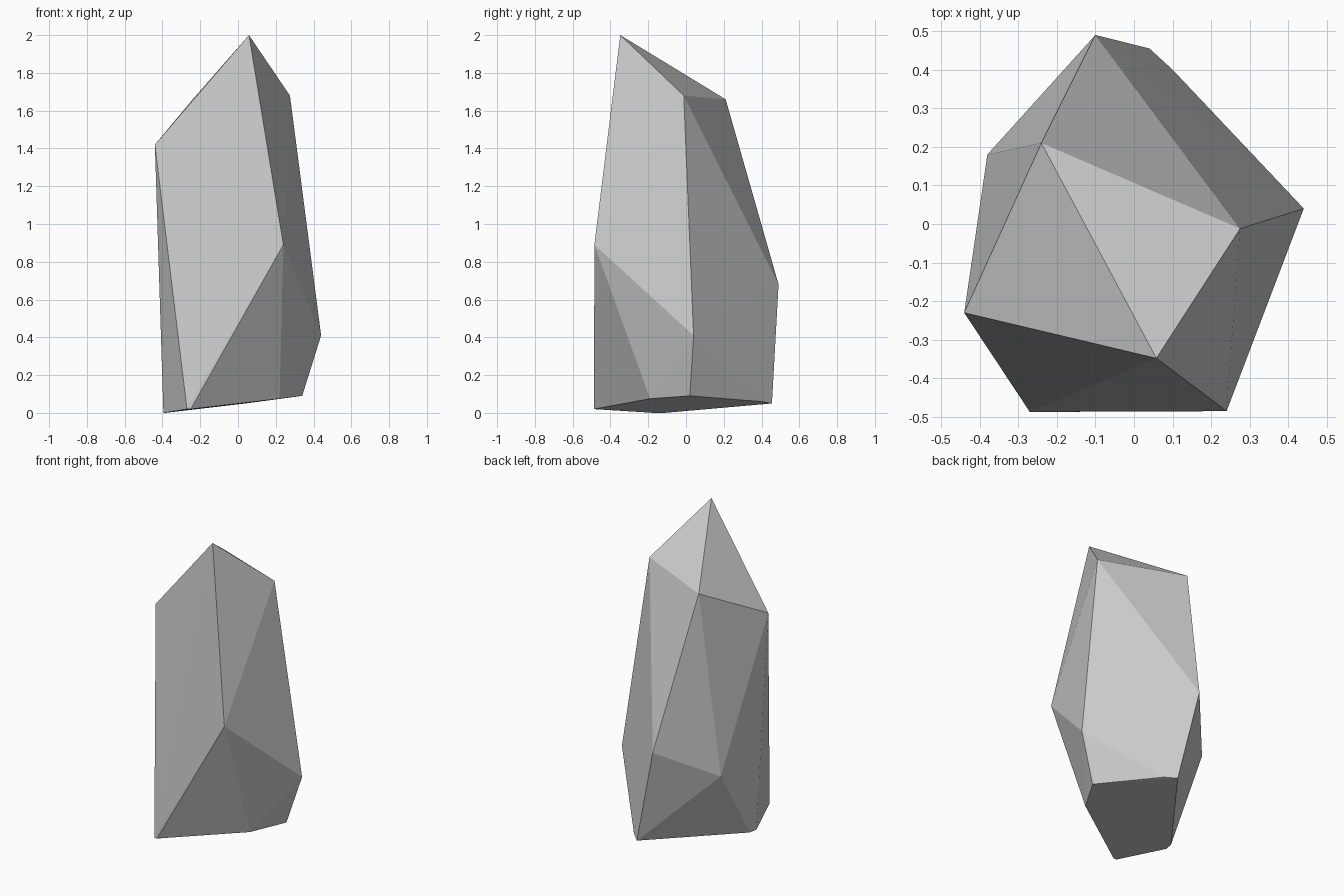
import bpy
import bmesh

if "Cube" in bpy.data.objects:
    bpy.data.objects.remove(bpy.data.objects["Cube"])

# Corner points of the crystal-like rock, grouped by height
base = [(-0.27, -0.487, 0.02), (-0.25, -0.487, 0.02), (0.22, -0.19, 0.075),
        (0.34, 0.02, 0.09), (0.10, 0.40, 0.06), (0.04, 0.455, 0.05),
        (-0.385, -0.115, 0.0), (-0.395, -0.17, 0.0)]
waist = [(0.44, 0.04, 0.41), (0.24, -0.485, 0.89),
         (-0.10, 0.49, 0.68), (-0.38, 0.18, 0.48)]
shoulder = [(-0.44, -0.23, 1.42), (-0.10, -0.356, 1.28),
            (0.275, -0.012, 1.68), (-0.24, 0.21, 1.66)]
peak = [(0.058, -0.348, 2.0)]


def faceted_rock(name, points):
    """Wrap the points in a flat-faced convex shell."""
    bm = bmesh.new()
    verts = [bm.verts.new(p) for p in points]
    bmesh.ops.convex_hull(bm, input=verts)
    loose = [v for v in bm.verts if not v.link_faces]
    bmesh.ops.delete(bm, geom=loose, context='VERTS')
    bmesh.ops.recalc_face_normals(bm, faces=bm.faces)
    mesh = bpy.data.meshes.new(name)
    bm.to_mesh(mesh)
    bm.free()
    obj = bpy.data.objects.new(name, mesh)
    bpy.context.collection.objects.link(obj)
    return obj


# Standing rock
faceted_rock("rock", base + waist + shoulder + peak)
